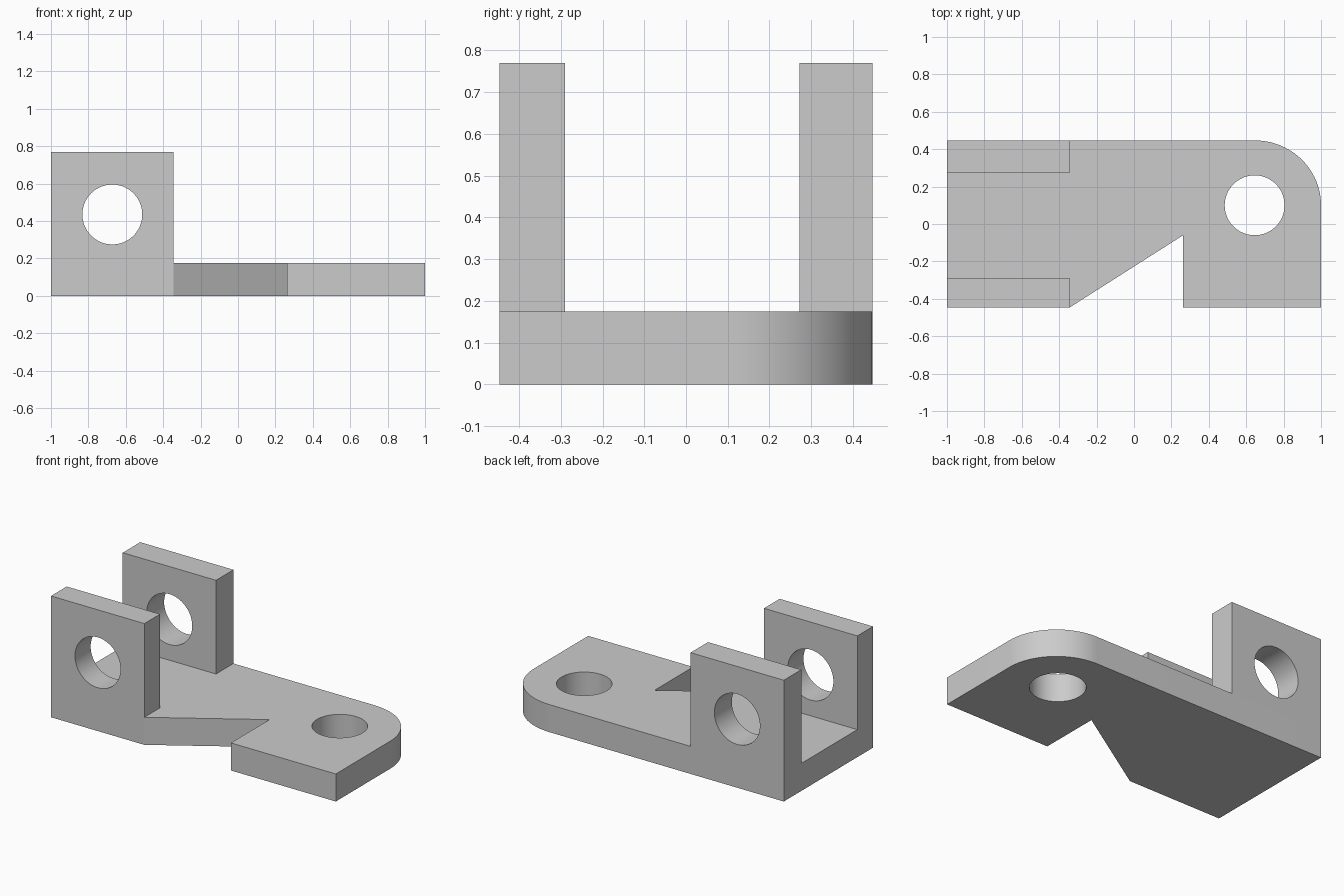
import bpy, bmesh, math
from mathutils import Matrix, Vector

if "Cube" in bpy.data.objects:
    bpy.data.objects.remove(bpy.data.objects["Cube"])

HALF_Y = 0.447
PLATE_T = 0.175
LUG_H = 0.77
HOLE_R = 0.16


def new_object(name, bm):
    bmesh.ops.recalc_face_normals(bm, faces=bm.faces[:])
    mesh = bpy.data.meshes.new(name)
    bm.to_mesh(mesh)
    bm.free()
    obj = bpy.data.objects.new(name, mesh)
    bpy.context.collection.objects.link(obj)
    return obj


def prism(name, outline, height):
    bm = bmesh.new()
    face = bm.faces.new([bm.verts.new((x, y, 0)) for x, y in outline])
    ext = bmesh.ops.extrude_face_region(bm, geom=[face])
    top = [v for v in ext["geom"] if isinstance(v, bmesh.types.BMVert)]
    bmesh.ops.translate(bm, verts=top, vec=(0, 0, height))
    return new_object(name, bm)


def box(name, lo, hi):
    lo, hi = Vector(lo), Vector(hi)
    bm = bmesh.new()
    bmesh.ops.create_cube(bm, size=1, matrix=Matrix.Translation((lo + hi) / 2)
                          @ Matrix.Diagonal((*(hi - lo), 1)))
    return new_object(name, bm)


def cylinder(name, center, depth, rotation=Matrix.Identity(4)):
    bm = bmesh.new()
    bmesh.ops.create_cone(bm, cap_ends=True, segments=96, radius1=HOLE_R,
                          radius2=HOLE_R, depth=depth,
                          matrix=Matrix.Translation(center) @ rotation)
    return new_object(name, bm)


def combine(target, tool, operation):
    mod = target.modifiers.new(tool.name, "BOOLEAN")
    mod.operation, mod.object, mod.solver = operation, tool, "EXACT"
    tool.hide_render = True
    bpy.context.view_layer.objects.active = target
    bpy.ops.object.modifier_apply(modifier=mod.name)
    bpy.data.objects.remove(tool)


# Base plate: one rounded corner and a triangular notch in the front edge
cx, cy, ry = 0.645, 0.10, HALF_Y - 0.10
rx = 1 - cx
corner = [(cx + rx * math.cos(a), cy + ry * math.sin(a))
          for a in (math.pi / 2 * i / 24 for i in range(25))]
outline = [(-1, -HALF_Y), (-0.345, -HALF_Y), (0.263, -0.06), (0.263, -HALF_Y),
           (1, -HALF_Y)] + corner + [(-1, HALF_Y)]
bracket = prism("bracket", outline, PLATE_T)

# Two upright lugs, flush with the plate's sides
for name, y0, y1 in (("front_lug", -HALF_Y, -0.29), ("back_lug", 0.272, HALF_Y)):
    combine(bracket, box(name, (-1, y0, 0), (-0.345, y1, LUG_H)), "UNION")

# Pin hole through both lugs, bolt hole through the plate
combine(bracket, cylinder("pin_hole", (-0.672, 0, 0.435), 2,
                          Matrix.Rotation(math.pi / 2, 4, "X")), "DIFFERENCE")
combine(bracket, cylinder("bolt_hole", (cx, cy, 0), 1), "DIFFERENCE")

# Smooth the curved walls and keep edges sharp
bpy.ops.object.select_all(action="DESELECT")
bracket.select_set(True)
bpy.context.view_layer.objects.active = bracket
bpy.ops.object.shade_smooth_by_angle(angle=math.radians(25))
